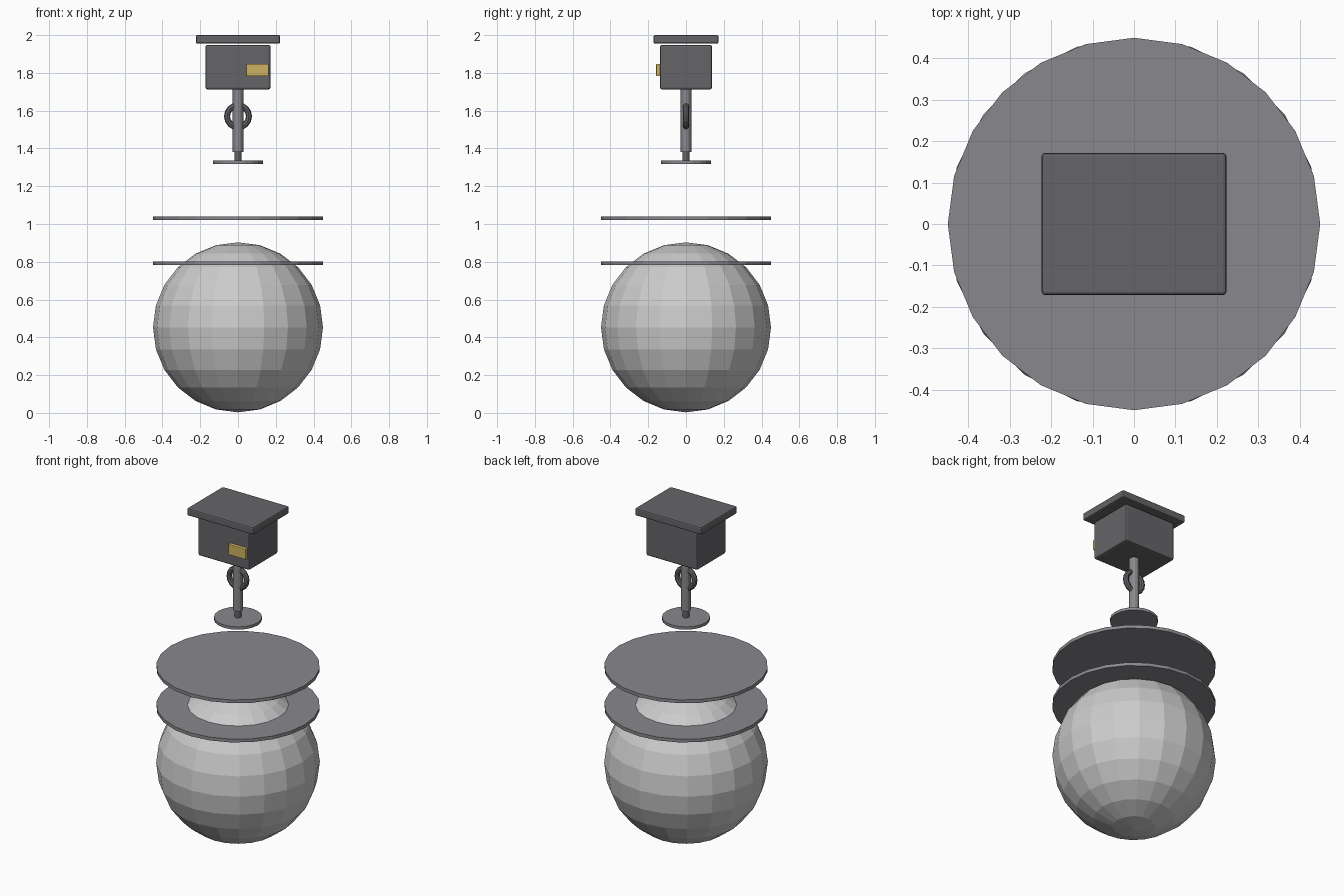
import bpy
from math import pi

if "Cube" in bpy.data.objects:
    bpy.data.objects.remove(bpy.data.objects["Cube"])


def material(name, color):
    m = bpy.data.materials.new(name)
    m.diffuse_color = color
    m.use_nodes = True
    m.node_tree.nodes["Principled BSDF"].inputs["Base Color"].default_value = m.diffuse_color
    return m


gold = material("gold", (0.62, 0.45, 0.12, 1))
dark = material("dark_metal", (0.13, 0.13, 0.14, 1))
steel = material("steel", (0.25, 0.25, 0.27, 1))


def finish(name, mat=None):
    ob = bpy.context.object
    ob.name = name
    if mat:
        ob.data.materials.append(mat)
    return ob


def box(name, x, y, z, bevel, mat):
    """Bevelled box from (min, max) ranges on each axis."""
    ranges = (x, y, z)
    bpy.ops.mesh.primitive_cube_add(size=1, location=[(a + b) / 2 for a, b in ranges])
    ob = finish(name, mat)
    ob.scale = [b - a for a, b in ranges]
    bpy.ops.object.transform_apply(location=False, rotation=False, scale=True)
    mod = ob.modifiers.new("bevel", 'BEVEL')
    mod.width = bevel
    mod.segments = 2
    return ob


def cylinder(name, radius, z0, z1, sides, mat):
    bpy.ops.mesh.primitive_cylinder_add(vertices=sides, radius=radius, depth=z1 - z0,
                                        location=(0, 0, (z0 + z1) / 2))
    return finish(name, mat)


# Low-poly globe
bpy.ops.mesh.primitive_uv_sphere_add(segments=20, ring_count=12, radius=0.45,
                                     location=(0, 0, 0.453))
finish("globe")

# Two wide discs, the lower one around the top of the globe
cylinder("lower_disc", 0.45, 0.782, 0.802, 24, steel)
cylinder("upper_disc", 0.45, 1.02, 1.04, 24, steel)

# Hanging stem: small disc, thin pin, thicker rod
cylinder("small_disc", 0.132, 1.318, 1.335, 20, steel)
cylinder("pin", 0.018, 1.33, 1.385, 12, dark)
cylinder("rod", 0.028, 1.38, 1.725, 12, steel)

# Ring threaded through the rod
bpy.ops.mesh.primitive_torus_add(major_segments=16, minor_segments=8, major_radius=0.058,
                                 minor_radius=0.016, location=(0, 0, 1.57),
                                 rotation=(pi / 2, 0, 0))
finish("ring", dark)

# Housing, cap plate and front latch
box("housing", (-0.172, 0.172), (-0.138, 0.138), (1.713, 1.948), 0.01, dark)
box("cap_plate", (-0.223, 0.223), (-0.172, 0.172), (1.955, 2.0), 0.008, dark)
box("latch", (0.045, 0.162), (-0.158, -0.134), (1.783, 1.848), 0.004, gold)
